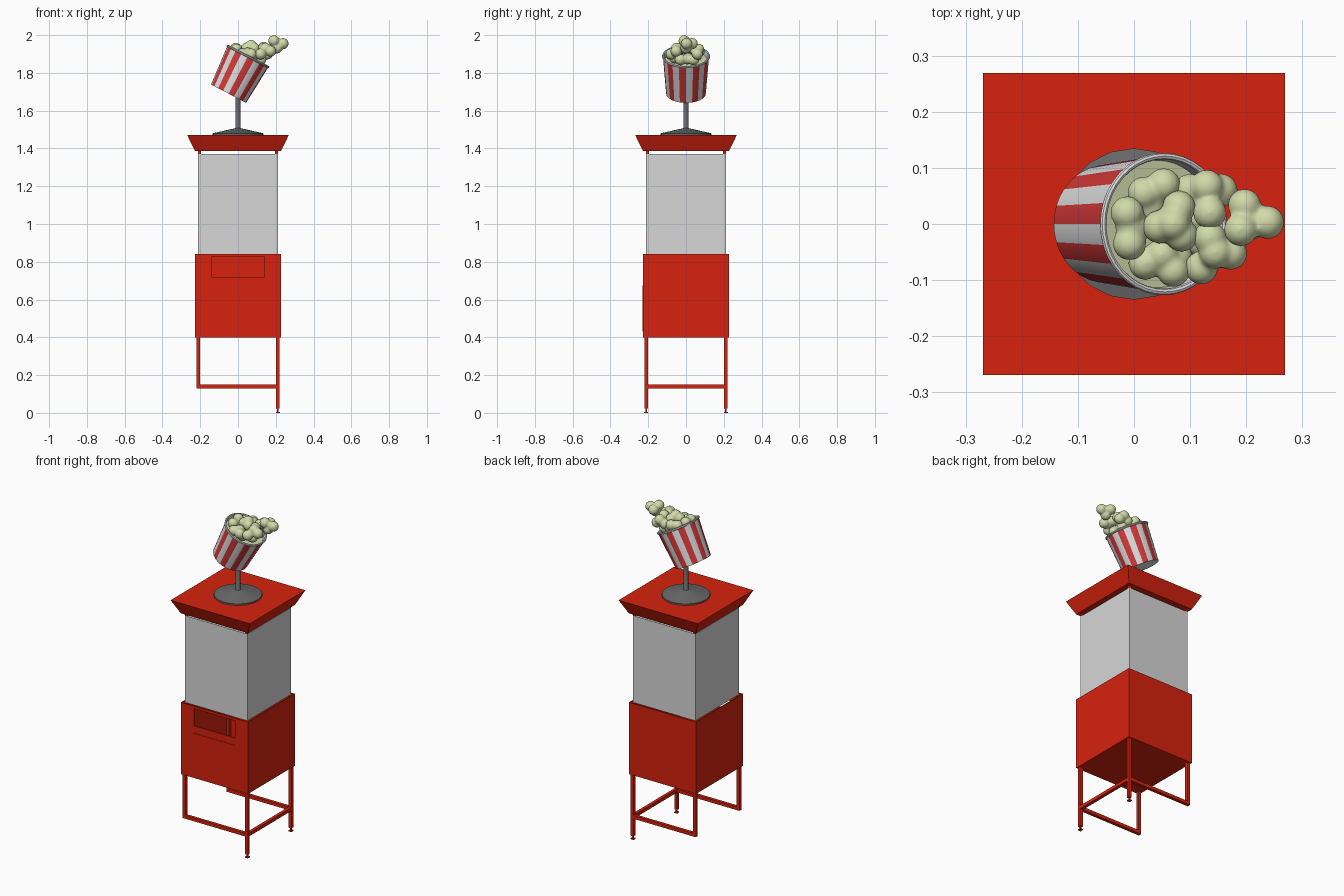
import bpy, bmesh, math
from mathutils import Matrix, Vector

if "Cube" in bpy.data.objects:
    bpy.data.objects.remove(bpy.data.objects["Cube"])


def material(name, rgb):
    m = bpy.data.materials.new(name)
    m.diffuse_color = (*rgb, 1)
    m.use_nodes = True
    m.node_tree.nodes["Principled BSDF"].inputs["Base Color"].default_value = m.diffuse_color
    return m


RED = material("cabinet red", (0.68, 0.016, 0.004))
GLASS = material("glass grey", (0.68, 0.68, 0.68))
METAL = material("dark metal", (0.14, 0.14, 0.145))
WHITE = material("bucket white", (0.74, 0.74, 0.74))
STRIPE = material("stripe red", (0.66, 0.04, 0.04))
CORN = material("popcorn cream", (0.64, 0.70, 0.40))


def finish(name, bm, mats, smooth=False):
    bmesh.ops.recalc_face_normals(bm, faces=bm.faces)
    me = bpy.data.meshes.new(name)
    bm.to_mesh(me)
    bm.free()
    ob = bpy.data.objects.new(name, me)
    bpy.context.collection.objects.link(ob)
    for m in mats:
        me.materials.append(m)
    if smooth:
        bpy.ops.object.select_all(action='DESELECT')
        ob.select_set(True)
        bpy.context.view_layer.objects.active = ob
        bpy.ops.object.shade_smooth_by_angle(angle=math.radians(35))
    return ob


def boxes(name, spans, mat):
    """One object from boxes given as (x0, x1, y0, y1, z0, z1)."""
    bm = bmesh.new()
    for x0, x1, y0, y1, z0, z1 in spans:
        mx = Matrix.Translation(((x0 + x1) / 2, (y0 + y1) / 2, (z0 + z1) / 2))
        mx = mx @ Matrix.Diagonal((x1 - x0, y1 - y0, z1 - z0, 1))
        bmesh.ops.create_cube(bm, size=1, matrix=mx)
    return finish(name, bm, [mat])


def lathe(name, profile, mats, steps, smooth=True, closed=False):
    """Revolve (radius, height) points around z."""
    bm = bmesh.new()
    pts = [bm.verts.new((r, 0, z)) for r, z in profile]
    edges = [bm.edges.new(p) for p in zip(pts, pts[1:])]
    if closed:
        edges.append(bm.edges.new((pts[-1], pts[0])))
    bmesh.ops.spin(bm, geom=pts + edges, cent=(0, 0, 0), axis=(0, 0, 1),
                   angle=math.tau, steps=steps, use_duplicate=False)
    bmesh.ops.remove_doubles(bm, verts=bm.verts, dist=0.0002)
    return finish(name, bm, mats, smooth)


# Cabinet: hollow shell with a serving opening in the front
B, W, Z0, Z1 = 0.228, 0.006, 0.40, 0.84
I = B - W
boxes("cabinet", [
    (-B, B, -B, B, Z0, Z0 + W),
    (-B, -I, -B, B, Z0, Z1),
    (I, B, -B, B, Z0, Z1),
    (-I, I, I, B, Z0, Z1),
    (-I, I, -B, -I, Z0, 0.72),
    (-I, -0.14, -B, -I, 0.72, Z1),
    (0.14, I, -B, -I, 0.72, Z1),
    (-0.14, 0.14, -B, -I, 0.825, Z1),
], RED)
boxes("front_door", [(-0.14, 0.14, -B - 0.003, -B + 0.001, 0.43, 0.675)], RED)

# Legs run up inside the cabinet; the left pair stops at the crossbars
L0, L1 = 0.202, 0.221
for sy, side in ((-1, "front"), (1, "back")):
    y0, y1 = sorted((sy * L0, sy * L1))
    yc = sy * (L0 + L1) / 2
    xc = (L0 + L1) / 2
    boxes(side + "_left_leg", [(-L1, -L0, y0, y1, 0.13, Z1 - 0.005)], RED)
    boxes(side + "_right_leg", [(L0, L1, y0, y1, 0.022, Z1 - 0.005)], RED)
    boxes(side + "_crossbar", [(-L0, L0, y0, y1, 0.13, 0.15)], RED)
    boxes(side + "_right_foot", [
        (xc - 0.004, xc + 0.004, yc - 0.004, yc + 0.004, 0.004, 0.023),
        (xc - 0.01, xc + 0.01, yc - 0.01, yc + 0.01, 0, 0.006)], RED)
boxes("right_crossbar", [(L0, L1, -L0, L0, 0.13, 0.15)], RED)

# Glass case with short corner posts carrying the roof
G = 0.212
boxes("glass_case", [(-G, G, -G, G, 0.838, 1.37)], GLASS)
boxes("roof_posts", [(sx * 0.204 - 0.007, sx * 0.204 + 0.007,
                      sy * 0.204 - 0.007, sy * 0.204 + 0.007, 1.368, 1.388)
                     for sx in (-1, 1) for sy in (-1, 1)], RED)

# Flared roof
bm = bmesh.new()
bmesh.ops.create_cube(bm, size=2)
for v in bm.verts:
    s, z = (0.269, 1.471) if v.co.z > 0 else (0.228, 1.386)
    v.co = Vector((v.co.x * s, v.co.y * s, z))
finish("roof", bm, [RED])

# Pedestal with a shallow conical base
lathe("pedestal", [(0, 1.47), (0.135, 1.47), (0.135, 1.48), (0.015, 1.507),
                   (0.013, 1.51), (0.013, 1.70), (0, 1.70)], [METAL], 20)

# Tilted striped bucket
tilt = Matrix.Translation((-0.05, 0, 1.69)) @ Matrix.Rotation(math.radians(27.5), 4, 'Y')
bucket = lathe("bucket", [(0, 0), (0.105, 0), (0.122, 0.222), (0.116, 0.222),
                          (0.110, 0.16)], [WHITE, STRIPE], 40)
for p in bucket.data.polygons:
    c = p.center
    if abs(p.normal.z) < 0.5 and 0.05 < c.z < 0.15 and c.length > 0.1:
        a = math.atan2(c.y, c.x) % math.tau
        p.material_index = int(a / (math.tau / 20)) % 2
rim = lathe("bucket_rim", [(0.121 + 0.006 * math.cos(a * math.tau / 8),
                            0.222 + 0.006 * math.sin(a * math.tau / 8))
                           for a in range(8)], [WHITE], 40, closed=True)
fill = lathe("popcorn_fill", [(0, 0.197), (0.114, 0.197)], [CORN], 40)
for ob in (bucket, rim, fill):
    ob.matrix_world = tilt

# Popcorn: each piece is a few lobes fused together
pieces = [
    [(-0.012, 0.02, 1.93), (-0.008, -0.035, 1.925), (0.0, -0.005, 1.915)],
    [(0.053, 0.07, 1.915), (0.018, 0.055, 1.915), (0.028, 0.03, 1.90), (0.07, 0.055, 1.89)],
    [(0.08, 0.03, 1.93), (0.045, -0.005, 1.93), (0.085, -0.02, 1.93), (0.07, 0.0, 1.945)],
    [(0.02, -0.07, 1.90), (0.07, -0.083, 1.90), (0.05, -0.055, 1.905), (0.075, -0.06, 1.88)],
    [(0.13, 0.067, 1.925), (0.10, 0.06, 1.905), (0.135, 0.02, 1.935), (0.155, 0.06, 1.90)],
    [(0.135, -0.025, 1.93), (0.12, -0.078, 1.90), (0.172, -0.052, 1.915), (0.145, -0.05, 1.93)],
    [(0.197, 0.033, 1.955), (0.19, -0.01, 1.97), (0.238, 0.003, 1.955), (0.205, 0.0, 1.932)],
    [(0.10, 0.01, 1.875), (0.12, -0.03, 1.87), (0.12, 0.04, 1.87)],
]
for i, lobes in enumerate(pieces):
    bm = bmesh.new()
    mid = sum((Vector(p) for p in lobes), Vector()) / len(lobes)
    for p in lobes:
        bmesh.ops.create_icosphere(bm, subdivisions=3, radius=0.03, matrix=Matrix.Translation(p))
    bmesh.ops.create_icosphere(bm, subdivisions=3, radius=0.027, matrix=Matrix.Translation(mid))
    ob = finish("popcorn_piece_%d" % (i + 1), bm, [CORN])
    re = ob.modifiers.new("fuse", 'REMESH')
    re.mode, re.voxel_size, re.use_smooth_shade = 'VOXEL', 0.005, True
    sm = ob.modifiers.new("soften", 'SMOOTH')
    sm.factor, sm.iterations = 0.5, 5
